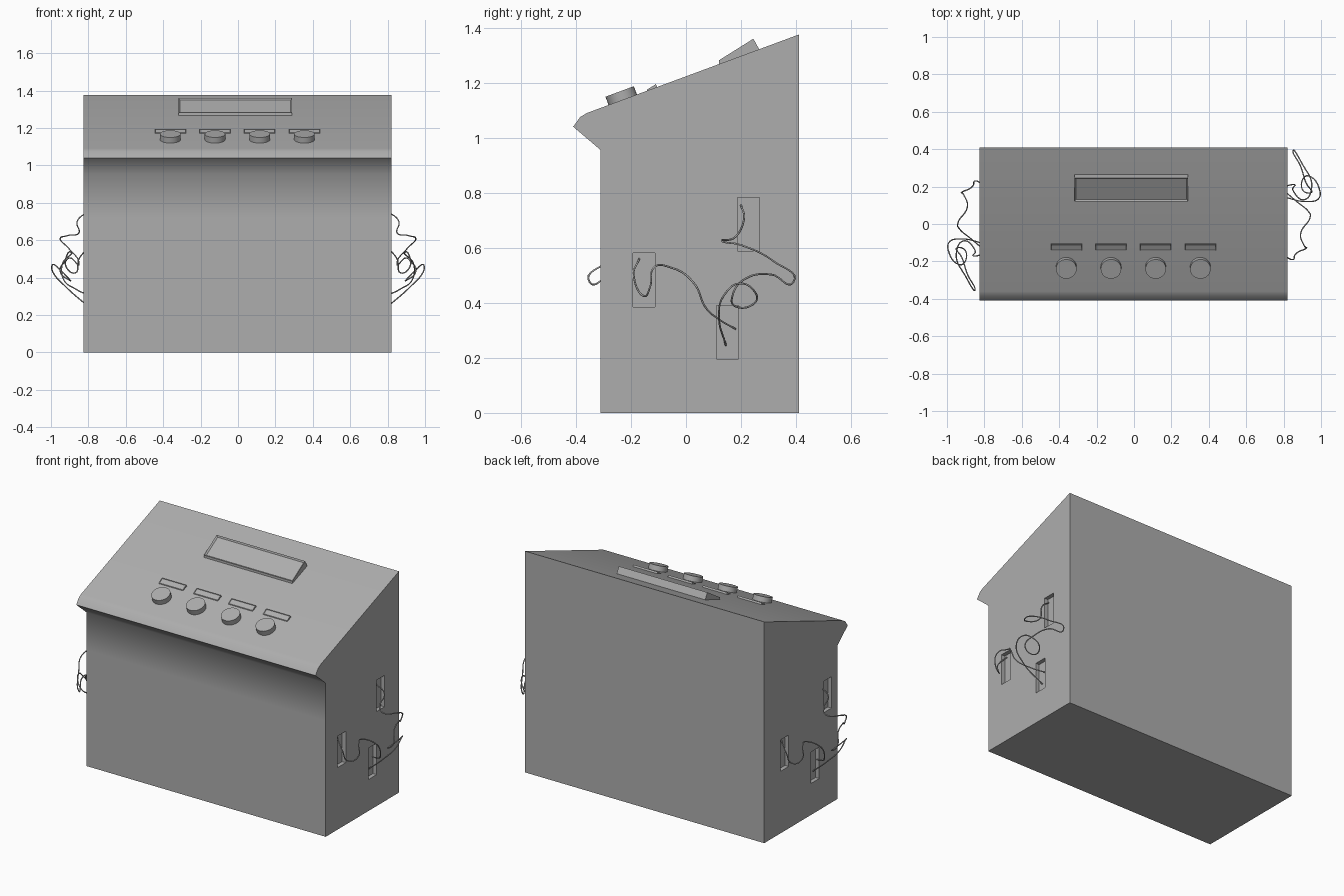
import bpy, bmesh, math
from mathutils import Matrix, Vector

cube = bpy.data.objects.get("Cube")
if cube:
    bpy.data.objects.remove(cube, do_unlink=True)

grey = bpy.data.materials.new("plain grey")
grey.use_nodes = True
colour = (0.42, 0.42, 0.42, 1)
grey.diffuse_color = colour
grey.node_tree.nodes["Principled BSDF"].inputs["Base Color"].default_value = colour

SLOPE = math.atan2(0.285, 0.77)


def slope_z(y):
    """Height of the sloping control panel at depth y."""
    return 1.09 + (y + 0.36) * math.tan(SLOPE)


def add(name, bm):
    bmesh.ops.recalc_face_normals(bm, faces=bm.faces)
    mesh = bpy.data.meshes.new(name)
    bm.to_mesh(mesh)
    bm.free()
    mesh.materials.append(grey)
    obj = bpy.data.objects.new(name, mesh)
    bpy.context.collection.objects.link(obj)
    return obj


def extrude_x(profile, x0, x1):
    """Solid with a (y, z) profile running from x0 to x1."""
    bm = bmesh.new()
    face = bm.faces.new([bm.verts.new((x0, y, z)) for y, z in profile])
    out = bmesh.ops.extrude_face_region(bm, geom=[face])["geom"]
    verts = [v for v in out if isinstance(v, bmesh.types.BMVert)]
    bmesh.ops.translate(bm, verts=verts, vec=(x1 - x0, 0, 0))
    bmesh.ops.recalc_face_normals(bm, faces=bm.faces)
    return bm


def smooth(obj, degrees):
    bpy.ops.object.select_all(action="DESELECT")
    obj.select_set(True)
    bpy.context.view_layer.objects.active = obj
    bpy.ops.object.shade_smooth_by_angle(angle=math.radians(degrees))


# Cabinet with an overhanging rounded front lip
body = add("cabinet", extrude_x(
    [(-0.31, 0), (0.41, 0), (0.41, 1.375), (-0.36, 1.09), (-0.385, 1.075),
     (-0.41, 1.04), (-0.31, 0.955), (-0.31, 0.72)], -0.825, 0.82))

# Shallow slots in both side walls: side, y, z of the centre
slots = [(0.82, 0.2275, 0.685), (0.82, -0.153, 0.483), (0.82, 0.15, 0.293),
         (-0.825, -0.21, 0.685), (-0.825, 0.21, 0.483), (-0.825, -0.09, 0.293)]
bm = bmesh.new()
for x, y, z in slots:
    bmesh.ops.create_cube(bm, size=1, matrix=Matrix.Translation((x, y, z))
                          @ Matrix.Diagonal((0.05, 0.08, 0.195, 1)))
cutter = add("slot_cutter", bm)
cutter.hide_render = True
cut = body.modifiers.new("slots", "BOOLEAN")
cut.operation = "DIFFERENCE"
cut.solver = "EXACT"
cut.object = cutter
bpy.context.view_layer.update()
carved = bpy.data.meshes.new_from_object(
    body.evaluated_get(bpy.context.evaluated_depsgraph_get()))
body.modifiers.clear()
body.data = carved
bpy.data.objects.remove(cutter, do_unlink=True)
smooth(body, 60)


def wedge(name, x0, x1, y0, y_top, y1, lip, rise, border, depth):
    """Tilted plate on the slope with a recessed face."""
    bm = extrude_x([(y0, slope_z(y0) - 0.005), (y0, slope_z(y0) + lip),
                    (y_top, slope_z(y_top) + rise), (y1, slope_z(y1) - 0.005)], x0, x1)
    bm.faces.ensure_lookup_table()
    aim = Vector((0, -0.5, 0.86))
    face = max(bm.faces, key=lambda f: f.normal.dot(aim))
    bmesh.ops.inset_individual(bm, faces=[face], thickness=border)
    bmesh.ops.translate(bm, verts=list(face.verts), vec=face.normal * -depth)
    return add(name, bm)


# Display screen
wedge("display", -0.318, 0.29, 0.12, 0.245, 0.268, 0.014, 0.046, 0.012, 0.008)

# Knobs, each with a small label plate above it
for i in range(4):
    x = -0.362 + i * 0.239
    wedge(f"label_plate_{i + 1}", x - 0.083, x + 0.083,
          -0.142, -0.11, -0.102, 0.004, 0.012, 0.004, 0.002)
    bm = bmesh.new()
    place = (Matrix.Translation((x, -0.23, slope_z(-0.23)))
             @ Matrix.Rotation(SLOPE, 4, "X") @ Matrix.Translation((0, 0, 0.012)))
    bmesh.ops.create_cone(bm, cap_ends=True, segments=32, radius1=0.055,
                          radius2=0.055, depth=0.04, matrix=place)
    smooth(add(f"knob_{i + 1}", bm), 40)


def wire(name, points):
    curve = bpy.data.curves.new(name, "CURVE")
    curve.dimensions = "3D"
    curve.bevel_depth = 0.0035
    curve.bevel_resolution = 1
    curve.resolution_u = 8
    spline = curve.splines.new("BEZIER")
    spline.bezier_points.add(len(points) - 1)
    for bp, p in zip(spline.bezier_points, points):
        bp.co = p
        bp.handle_left_type = bp.handle_right_type = "AUTO"
    curve.materials.append(grey)
    obj = bpy.data.objects.new(name, curve)
    bpy.context.collection.objects.link(obj)


# Loose wires hanging out of the slots
long_wire = [(0.8, 0.2, 0.755), (0.86, 0.21, 0.7), (0.85, 0.18, 0.64),
             (0.91, 0.13, 0.625), (0.95, 0.2, 0.61), (0.9, 0.32, 0.55),
             (0.85, 0.39, 0.475), (0.89, 0.31, 0.503), (0.92, 0.22, 0.49),
             (0.95, 0.17, 0.43), (0.9, 0.185, 0.385), (0.91, 0.25, 0.4),
             (0.95, 0.25, 0.44), (0.99, 0.19, 0.47), (0.99, 0.14, 0.43),
             (0.92, 0.12, 0.35), (0.8, 0.145, 0.245)]
short_wire = [(0.8, -0.17, 0.56), (0.85, -0.19, 0.5), (0.87, -0.155, 0.425),
              (0.92, -0.13, 0.46), (0.91, -0.115, 0.53), (0.89, -0.06, 0.53),
              (0.94, 0.03, 0.47), (0.93, 0.07, 0.385), (0.87, 0.12, 0.34),
              (0.8, 0.18, 0.305)]
for name, path in (("long_wire", long_wire), ("short_wire", short_wire)):
    wire(name + "_left", path)
    # The other side is the same pair turned half round
    wire(name + "_right", [(-x, 0.04 - y, z) for x, y, z in path])
